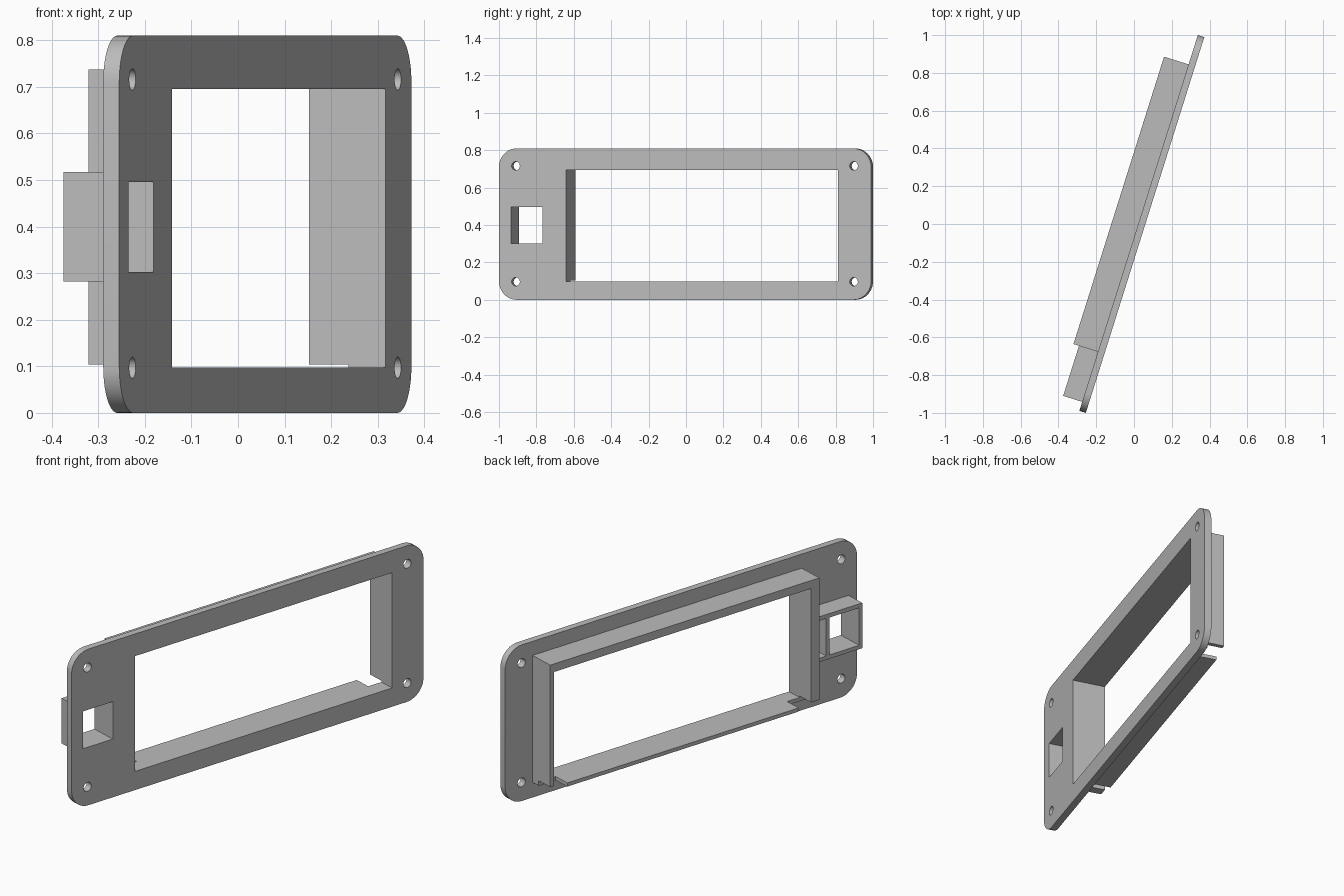
import bpy, bmesh, math
from mathutils import Matrix, Vector

if "Cube" in bpy.data.objects:
    bpy.data.objects.remove(bpy.data.objects["Cube"])

# Panel frame: x runs along the panel, y goes back through it, z is up
PLACE = Matrix.Translation((-0.255, -1.0, 0)) @ Matrix.Rotation(math.radians(72.5), 4, "Z")
THICK = 0.036

grey = bpy.data.materials.new("plain_grey")
grey.use_nodes = True
grey.diffuse_color = (0.5, 0.5, 0.5, 1)
grey.node_tree.nodes["Principled BSDF"].inputs["Base Color"].default_value = (0.5, 0.5, 0.5, 1)


def prism(name, outline, y0, y1):
    """Extrude an (x, z) outline from y0 to y1."""
    bm = bmesh.new()
    face = bm.faces.new([bm.verts.new((x, y0, z)) for x, z in outline])
    moved = bmesh.ops.extrude_face_region(bm, geom=[face])["geom"]
    bmesh.ops.translate(bm, vec=(0, y1 - y0, 0),
                        verts=[v for v in moved if isinstance(v, bmesh.types.BMVert)])
    bmesh.ops.recalc_face_normals(bm, faces=bm.faces)
    mesh = bpy.data.meshes.new(name)
    bm.to_mesh(mesh)
    bm.free()
    mesh.materials.append(grey)
    obj = bpy.data.objects.new(name, mesh)
    obj.matrix_world = PLACE
    bpy.context.collection.objects.link(obj)
    return obj


def rect(x0, x1, z0, z1):
    return [(x0, z0), (x1, z0), (x1, z1), (x0, z1)]


def arc(cx, cz, r, start, end, steps):
    angles = [math.radians(start + (end - start) * i / steps) for i in range(steps + 1)]
    return [(cx + r * math.cos(a), cz + r * math.sin(a)) for a in angles]


def rounded(w, h, r):
    corners = [(w - r, h - r), (r, h - r), (r, r), (w - r, r)]
    return [p for i, (x, z) in enumerate(corners) for p in arc(x, z, r, 90 * i, 90 * i + 90, 10)]


def cut(target, outline, y0=-0.1, y1=0.3):
    """Subtract an extruded outline from the target."""
    cutter = prism("cutter", outline, y0, y1)
    cutter.hide_render = True
    mod = target.modifiers.new("cut", "BOOLEAN")
    mod.operation, mod.solver, mod.object = "DIFFERENCE", "EXACT", cutter
    bpy.context.view_layer.objects.active = target
    bpy.ops.object.modifier_apply(modifier=mod.name)
    bpy.data.objects.remove(cutter)


window = rect(0.376, 1.9, 0.097, 0.695)
port = rect(0.068, 0.244, 0.302, 0.496)

# Flat plate with window, port and four screw holes
plate = prism("face_plate", rounded(2.086, 0.81, 0.1), 0, THICK)
cut(plate, window)
cut(plate, port)
for x in (0.094, 1.989):
    for z in (0.097, 0.716):
        cut(plate, arc(x, z, 0.023, 0, 345, 23))

# Deep rim behind the window, notched at both lower corners
rim = prism("window_rim", rect(0.328, 1.923, 0.078, 0.737), THICK, 0.172)
cut(rim, window)
for x0, x1 in ((0.2, 0.45), (1.822, 2.0)):
    cut(rim, rect(x0, x1, 0, 0.104), 0.083)

# Small box behind the port, with a side pocket against the rim
box = prism("port_box", rect(0.05, 0.328, 0.282, 0.517), THICK, 0.1415)
cut(box, port)
cut(box, rect(0.264, 0.34, 0.302, 0.496))

for obj in (plate, rim, box):
    bpy.ops.object.select_all(action="DESELECT")
    obj.select_set(True)
    bpy.context.view_layer.objects.active = obj
    bpy.ops.object.shade_smooth_by_angle(angle=math.radians(30))
